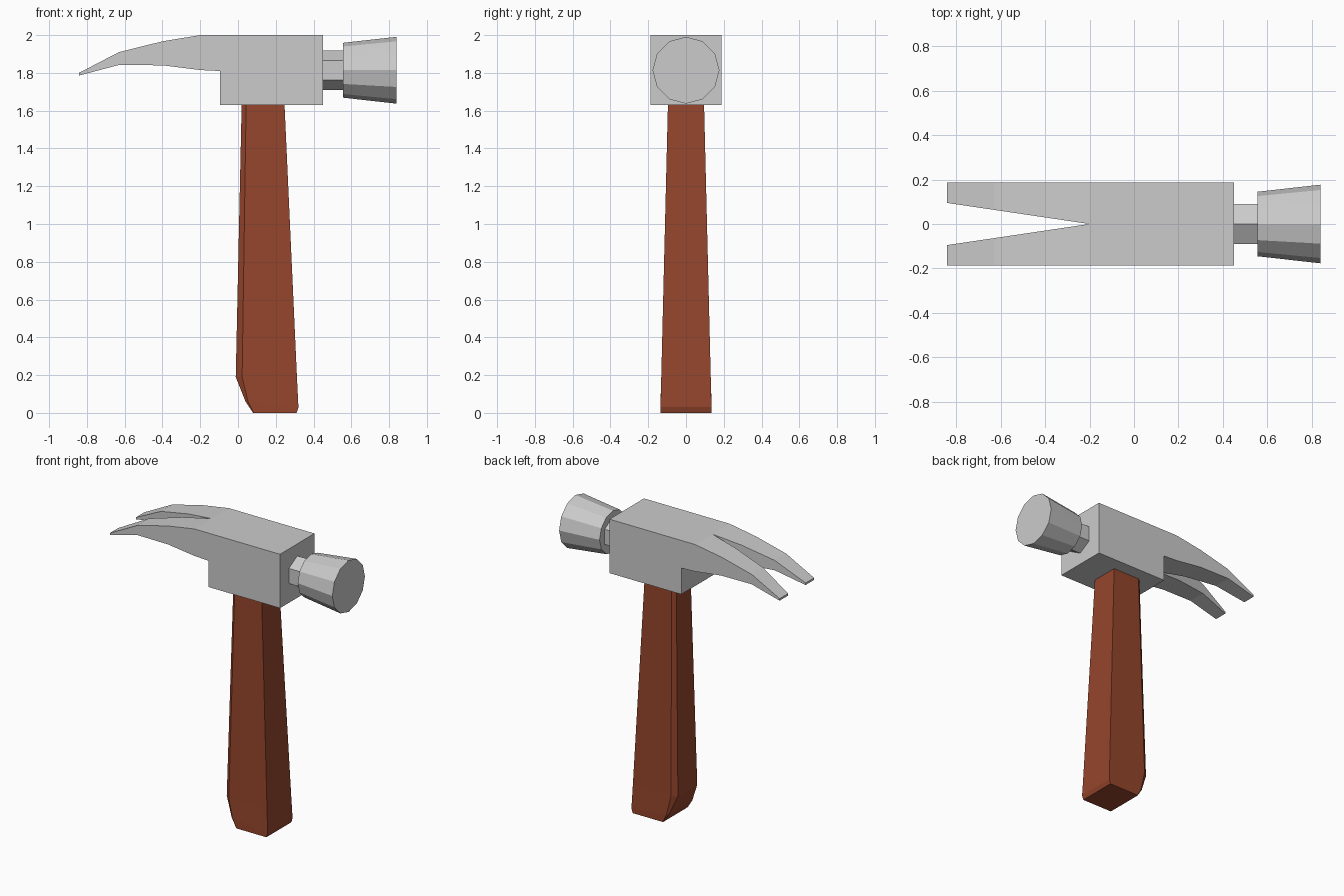
import bpy, bmesh, math
from mathutils import Matrix

if "Cube" in bpy.data.objects:
    bpy.data.objects.remove(bpy.data.objects["Cube"])


def finish(name, bm):
    bmesh.ops.recalc_face_normals(bm, faces=bm.faces)
    mesh = bpy.data.meshes.new(name)
    bm.to_mesh(mesh)
    bm.free()
    obj = bpy.data.objects.new(name, mesh)
    bpy.context.collection.objects.link(obj)
    return obj


def x_frustum(name, sides, r0, r1, x0, x1, turn):
    """Frustum along x, from radius r0 at x0 to r1 at x1."""
    bm = bmesh.new()
    place = (Matrix.Translation(((x0 + x1) / 2, 0, 1.814))
             @ Matrix.Rotation(math.pi / 2, 4, 'Y') @ Matrix.Rotation(turn, 4, 'Z'))
    bmesh.ops.create_cone(bm, cap_ends=True, segments=sides, radius1=r0,
                          radius2=r1, depth=x1 - x0, matrix=place)
    return finish(name, bm)


# Head with split claw: one half, mirrored across y
claw_top = [(-0.2, 2.0), (-0.4, 1.967), (-0.63, 1.91), (-0.842, 1.80)]
claw_bottom = [(-0.2, 1.815), (-0.4, 1.84), (-0.63, 1.842), (-0.842, 1.786)]
block = [(-0.095, 1.81), (-0.095, 1.63), (0.45, 1.63), (0.45, 2.0)]
profile = claw_top + claw_bottom[::-1] + block
bm = bmesh.new()
outer = [bm.verts.new((x, -0.187, z)) for x, z in profile]
inner = [bm.verts.new((x, -max(0, (-0.2 - x) * 0.148), z)) for x, z in profile]
bm.faces.new(outer)
n = len(profile)
for i in range(n):
    j = (i + 1) % n
    bm.faces.new((outer[i], inner[i], inner[j], outer[j]))
for i in range(3):
    bm.faces.new((inner[i], inner[7 - i], inner[6 - i], inner[i + 1]))
head = finish("claw_head", bm)
mirror = head.modifiers.new("mirror", 'MIRROR')
mirror.use_axis = (False, True, False)

# Striking end
x_frustum("neck", 6, 0.104, 0.104, 0.44, 0.56, math.pi / 2)
x_frustum("striking_face", 12, 0.145, 0.177, 0.555, 0.84, 0)

# Tapered handle: (left x, left z, right x, right z, half width, chamfer)
levels = [(0.08, 0.0, 0.31, 0.0, 0.135, 0.002),
          (0.04, 0.06, 0.32, 0.03, 0.135, 0.01),
          (-0.012, 0.19, 0.312, 0.19, 0.131, 0.026),
          (0.02, 1.66, 0.245, 1.66, 0.095, 0.018)]
bm = bmesh.new()
rings = []
for xl, zl, xr, zr, w, c in levels:
    section = [(xl, -w + c, zl), (xl + c * 1.3, -w, zl), (xr, -w, zr),
               (xr, w, zr), (xl + c * 1.3, w, zl), (xl, w - c, zl)]
    rings.append([bm.verts.new(p) for p in section])
for a, b in zip(rings, rings[1:]):
    for i in range(6):
        j = (i + 1) % 6
        bm.faces.new((a[i], a[j], b[j], b[i]))
bm.faces.new(rings[0])
bm.faces.new(rings[-1])
handle = finish("handle", bm)
wood = bpy.data.materials.new("wood")
wood.diffuse_color = (0.3, 0.06, 0.025, 1)
wood.use_nodes = True
wood.node_tree.nodes["Principled BSDF"].inputs["Base Color"].default_value = wood.diffuse_color
handle.data.materials.append(wood)
